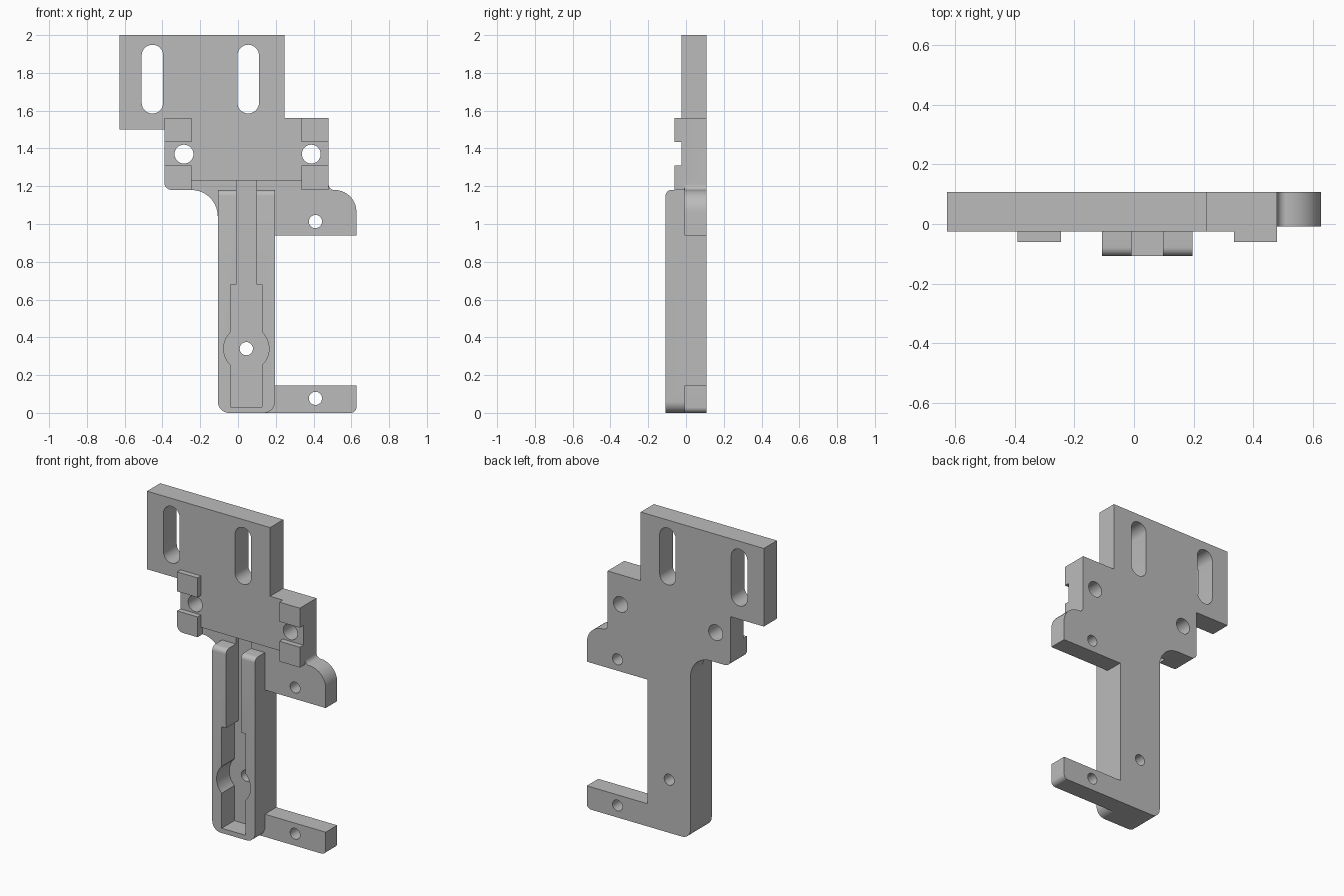
import bpy, bmesh, math
from mathutils import Vector

if "Cube" in bpy.data.objects:
    bpy.data.objects.remove(bpy.data.objects["Cube"], do_unlink=True)

grey = bpy.data.materials.new("plain grey")
grey.use_nodes = True
grey.diffuse_color = (0.5, 0.5, 0.5, 1)
grey.node_tree.nodes["Principled BSDF"].inputs["Base Color"].default_value = grey.diffuse_color

FRONT, BACK, STEP, PLATE, PAD = -0.108, 0.108, -0.008, -0.025, -0.06
MID = 0.044


def outline(corners, steps=10):
    """Turn (x, z, radius) corners into a filleted outline."""
    pts = []
    for i, (x, z, *r) in enumerate(corners):
        p = Vector((x, z))
        if not r:
            pts.append(p)
            continue
        a = (Vector(corners[i - 1][:2]) - p).normalized()
        b = (Vector(corners[(i + 1) % len(corners)][:2]) - p).normalized()
        for k in range(steps + 1):
            t = k / steps * math.pi / 2
            pts.append(p + r[0] * ((1 - math.sin(t)) * a + (1 - math.cos(t)) * b))
    return pts


def extrude(name, pts, y0, y1, round_top=0):
    bm = bmesh.new()
    face = bm.faces.new([bm.verts.new((p[0], y0, p[1])) for p in pts])
    out = bmesh.ops.extrude_face_region(bm, geom=[face])
    for v in out["geom"]:
        if isinstance(v, bmesh.types.BMVert):
            v.co.y = y1
    bmesh.ops.recalc_face_normals(bm, faces=bm.faces)
    if round_top:
        top = max(v.co.z for v in bm.verts)
        edges = [e for e in bm.edges
                 if all(v.co.z > top - 1e-5 and abs(v.co.y - y0) < 1e-5 for v in e.verts)]
        bmesh.ops.bevel(bm, geom=edges, offset=round_top, segments=8, profile=0.5, affect='EDGES')
    mesh = bpy.data.meshes.new(name)
    bm.to_mesh(mesh)
    bm.free()
    mesh.materials.append(grey)
    obj = bpy.data.objects.new(name, mesh)
    bpy.context.collection.objects.link(obj)
    return obj


def box(x0, x1, z0, z1, r=None):
    return outline([(x0, z0, r) if r else (x0, z0), (x1, z0), (x1, z1), (x0, z1)])


def slot(x, z0, z1, r, n=32):
    """Round hole, stretched into a slot when z0 and z1 differ."""
    h = n // 2
    return ([(x + r * math.cos(math.pi * i / h), z1 + r * math.sin(math.pi * i / h)) for i in range(h + 1)]
            + [(x - r * math.cos(math.pi * i / h), z0 - r * math.sin(math.pi * i / h))
               for i in range(0 if z1 > z0 else 1, h + 1 if z1 > z0 else h)])


def combine(body, part, operation):
    mod = body.modifiers.new(part.name, 'BOOLEAN')
    mod.operation, mod.solver, mod.object = operation, 'EXACT', part
    bpy.context.view_layer.objects.active = body
    bpy.ops.object.modifier_apply(modifier=mod.name)
    bpy.data.objects.remove(part, do_unlink=True)


# Back frame: top plate, ear, stem and foot in one outline
body = extrude("mounting_bracket", outline([
    (-0.627, 2), (0.245, 2), (0.245, 1.56), (0.48, 1.56), (0.48, 1.18, 0.03),
    (0.627, 1.18, 0.115), (0.627, 0.94), (0.196, 0.94), (0.196, 0.145), (0.627, 0.145),
    (0.627, 0, 0.03), (-0.107, 0, 0.06), (-0.107, 1.18, 0.14), (-0.39, 1.18, 0.04),
    (-0.39, 1.5), (-0.627, 1.5)]), STEP, BACK)

# Thicker upper plate
combine(body, extrude("upper_plate", outline([
    (-0.627, 2), (0.245, 2), (0.245, 1.56), (0.48, 1.56), (0.48, 1.23),
    (-0.39, 1.23), (-0.39, 1.5), (-0.627, 1.5)]), PLATE, 0.03), 'UNION')

# Four locating pads
for x0, x1 in ((-0.39, -0.245), (0.335, 0.48)):
    combine(body, extrude("upper_pad", box(x0, x1, 1.435, 1.56), PAD, 0.02), 'UNION')
    corner = 0.04 if x0 < 0 else None
    combine(body, extrude("lower_pad", box(x0, x1, 1.18, 1.31, corner), PAD, 0.02), 'UNION')

# Raised guide on the stem
combine(body, extrude("stem_guide", outline([
    (-0.107, 0, 0.06), (0.196, 0, 0.06), (0.196, 1.18), (-0.107, 1.18)]),
    FRONT, 0.03, round_top=0.03), 'UNION')

# Groove, wider pocket and round recess
FLOOR = 0.02
for pts in (box(MID - 0.053, MID + 0.053, 0.5, 1.23),
            box(MID - 0.084, MID + 0.084, 0.03, 0.68),
            slot(MID, 0.34, 0.34, 0.12, 48)):
    combine(body, extrude("recess_cutter", pts, -0.2, FLOOR), 'DIFFERENCE')

# Adjustment slots and screw holes
for x, z0, z1, r in ((-0.453, 1.642, 1.892, 0.057), (0.054, 1.642, 1.892, 0.057),
                     (-0.286, 1.37, 1.37, 0.05), (0.388, 1.37, 1.37, 0.05),
                     (0.41, 1.013, 1.013, 0.035), (0.41, 0.077, 0.077, 0.035),
                     (MID, 0.34, 0.34, 0.035)):
    combine(body, extrude("hole_cutter", slot(x, z0, z1, r), -0.3, 0.3), 'DIFFERENCE')

# Smooth the curved walls, keep the machined edges sharp
bpy.ops.object.select_all(action='DESELECT')
body.select_set(True)
bpy.context.view_layer.objects.active = body
bpy.ops.object.shade_smooth_by_angle(angle=math.radians(30))
